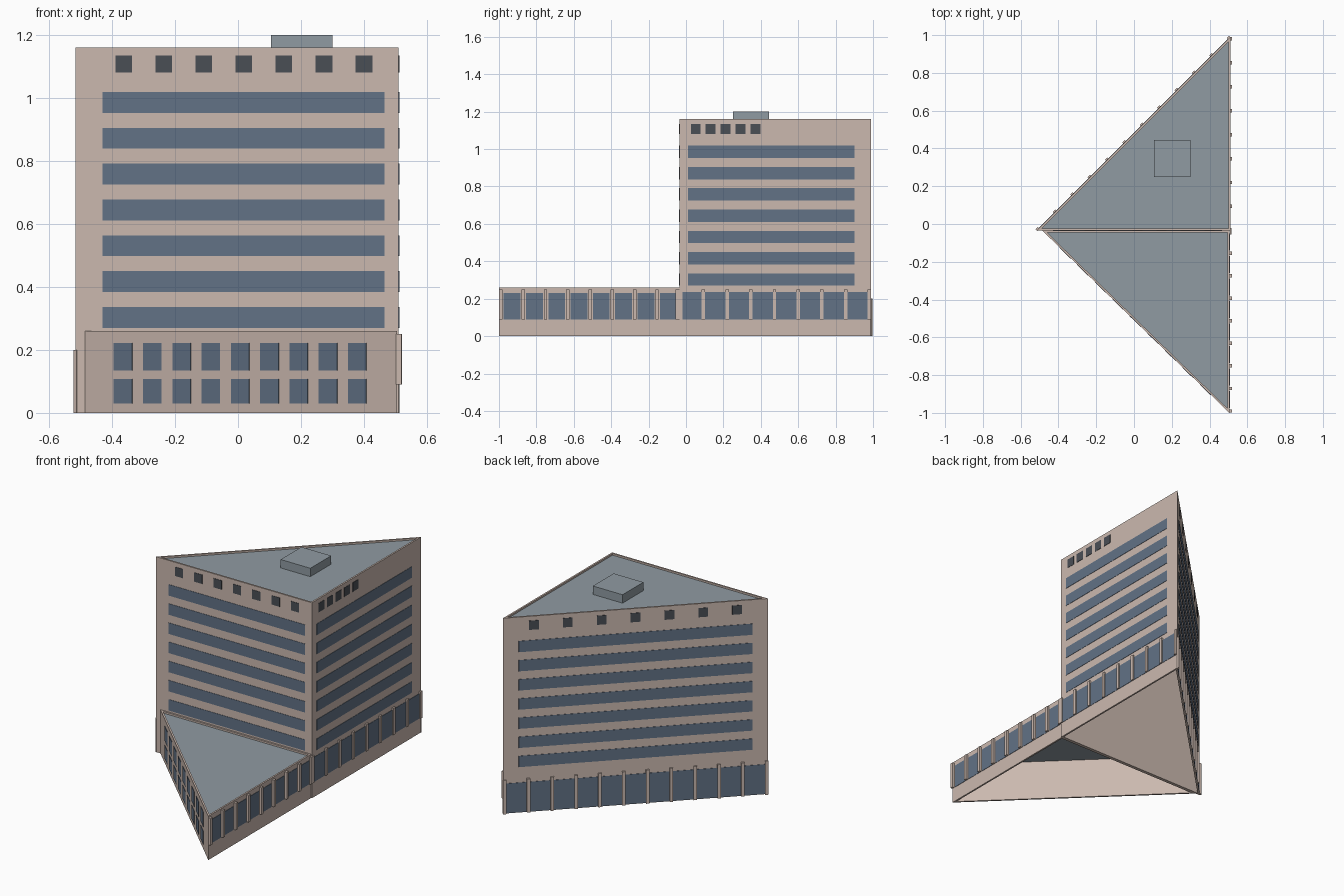
import bpy, bmesh
from mathutils import Vector

if "Cube" in bpy.data.objects:
    bpy.data.objects.remove(bpy.data.objects["Cube"], do_unlink=True)


def material(name, hex_code):
    srgb = [int(hex_code[i:i + 2], 16) / 255 for i in (0, 2, 4)]
    color = [c / 12.92 if c < 0.04 else ((c + 0.055) / 1.055) ** 2.4 for c in srgb] + [1]
    m = bpy.data.materials.new(name)
    m.use_nodes = True
    m.diffuse_color = color
    m.node_tree.nodes["Principled BSDF"].inputs["Base Color"].default_value = color
    return m


WALL = material("beige wall", "cbb9af")
ROOF = material("grey roof", "909ba2")
GLASS = material("blue glass", "627286")
DARK = material("dark glass", "4a4e55")


def finish(name, bm, mat):
    bmesh.ops.recalc_face_normals(bm, faces=bm.faces)
    mesh = bpy.data.meshes.new(name)
    bm.to_mesh(mesh)
    bm.free()
    mesh.materials.append(mat)
    obj = bpy.data.objects.new(name, mesh)
    bpy.context.collection.objects.link(obj)
    return obj


def prism(bm, base, z0, z1):
    low = [bm.verts.new((p[0], p[1], z0)) for p in base]
    high = [bm.verts.new((p[0], p[1], z1)) for p in base]
    bm.faces.new(low)
    bm.faces.new(high)
    for i in range(len(base)):
        j = (i + 1) % len(base)
        bm.faces.new((low[i], low[j], high[j], high[i]))


def inset(corners, t):
    # shrink a triangle evenly about its incentre
    a, b, c = corners
    la, lb, lc = (b - c).length, (c - a).length, (a - b).length
    centre = (a * la + b * lb + c * lc) / (la + lb + lc)
    area = abs((b - a).cross(c - a)) / 2
    radius = 2 * area / (la + lb + lc)
    return [centre + (p - centre) * (1 - t / radius) for p in corners]


def shell(name, corners, top, roof_z, t=0.01):
    # hollow three-sided walls, open below, with a sunken roof slab
    inner = inset(corners, t)
    bm = bmesh.new()
    rings = [[bm.verts.new((p.x, p.y, z)) for p in ring]
             for ring, z in ((corners, 0), (corners, top), (inner, top), (inner, 0))]
    for k in range(4):
        r, s = rings[k], rings[(k + 1) % 4]
        for i in range(3):
            j = (i + 1) % 3
            bm.faces.new((r[i], r[j], s[j], s[i]))
    finish(name + "_walls", bm, WALL)
    bm = bmesh.new()
    prism(bm, inset(corners, t * 0.9), roof_z - 0.008, roof_z)
    finish(name + "_roof", bm, ROOF)


def panels(name, side, rects, mat, out=0.002, back=0.003):
    # boxes on a wall; each rect is (start, end, bottom, top) along that wall
    p, q = side
    d = (q - p).normalized()
    n = Vector((d.y, -d.x))
    bm = bmesh.new()
    for u0, u1, z0, z1 in rects:
        prism(bm, [p + d * u0 - n * back, p + d * u0 + n * out,
                   p + d * u1 + n * out, p + d * u1 - n * back], z0, z1)
    finish(name, bm, mat)


def row(first, last, count, width, z0, z1):
    step = (last - first) / (count - 1)
    return [(first + i * step - width / 2, first + i * step + width / 2, z0, z1)
            for i in range(count)]


# Main volumes
west, corner, north = Vector((-0.515, -0.035)), Vector((0.51, -0.035)), Vector((0.51, 0.99))
p_west, p_south, p_corner = Vector((-0.485, -0.035)), Vector((0.505, -1)), Vector((0.505, -0.035))
shell("tower", [west, corner, north], 1.16, 1.15)
shell("podium", [p_west, p_south, p_corner], 0.26, 0.25)

# Rooftop plant room
bm = bmesh.new()
prism(bm, [(0.105, 0.25), (0.3, 0.25), (0.3, 0.445), (0.105, 0.445)], 1.145, 1.2)
finish("plant_room", bm, ROOF)

# Tower window strips and the small top windows on all three walls
front, right, rear = (west, corner), (corner, north), (north, west)
length = (north - west).length
for name, side, u0, u1, first, last, count in (
        ("front", front, 0.085, 0.98, 0.152, 0.915, 7),
        ("right", right, 0.045, 0.935, 0.087, 0.407, 5),
        ("rear", rear, length * 0.06, length * 0.94, length * 0.117, length * 0.883, 7)):
    strips = [(u0, u1, 0.27 + i * 0.1137, 0.336 + i * 0.1137) for i in range(7)]
    panels(name + "_window_strips", side, strips, GLASS)
    panels(name + "_top_windows", side, row(first, last, count, 0.053, 1.08, 1.134), DARK)

# Glazed base band and columns of the rear wall
panels("rear_base_glass", rear, [(0.005, length - 0.005, 0.002, 0.178)], GLASS)
panels("rear_columns", rear, row(0.009, length - 0.009, 12, 0.018, 0, 0.2), WALL, 0.01)

# Glazed base band and columns of the right wall
panels("right_base_glass", right, [(0.015, 1.015, 0.09, 0.237)], GLASS)
panels("right_columns", right, row(0.128, 1.015, 8, 0.018, 0.09, 0.25), WALL, 0.01)
panels("corner_column", right, [(-0.02, 0.015, 0.09, 0.25)], WALL, 0.007)

# Podium right wall
p_right = (p_south, p_corner)
panels("podium_right_windows", p_right, row(0.07, 0.905, 8, 0.09, 0.09, 0.23), GLASS)
panels("podium_right_columns", p_right, row(0.01, 0.845, 8, 0.018, 0.09, 0.25), WALL, 0.014)

# Podium slanted wall with two rows of windows
slant = (p_west, p_south)
k = (p_south - p_west).length / (p_south.x - p_west.x)
windows = []
for z0, z1 in ((0.03, 0.108), (0.135, 0.222)):
    windows += row(0.121 * k, 0.864 * k, 9, 0.058 * k, z0, z1)
panels("podium_slant_windows", slant, windows, GLASS)
